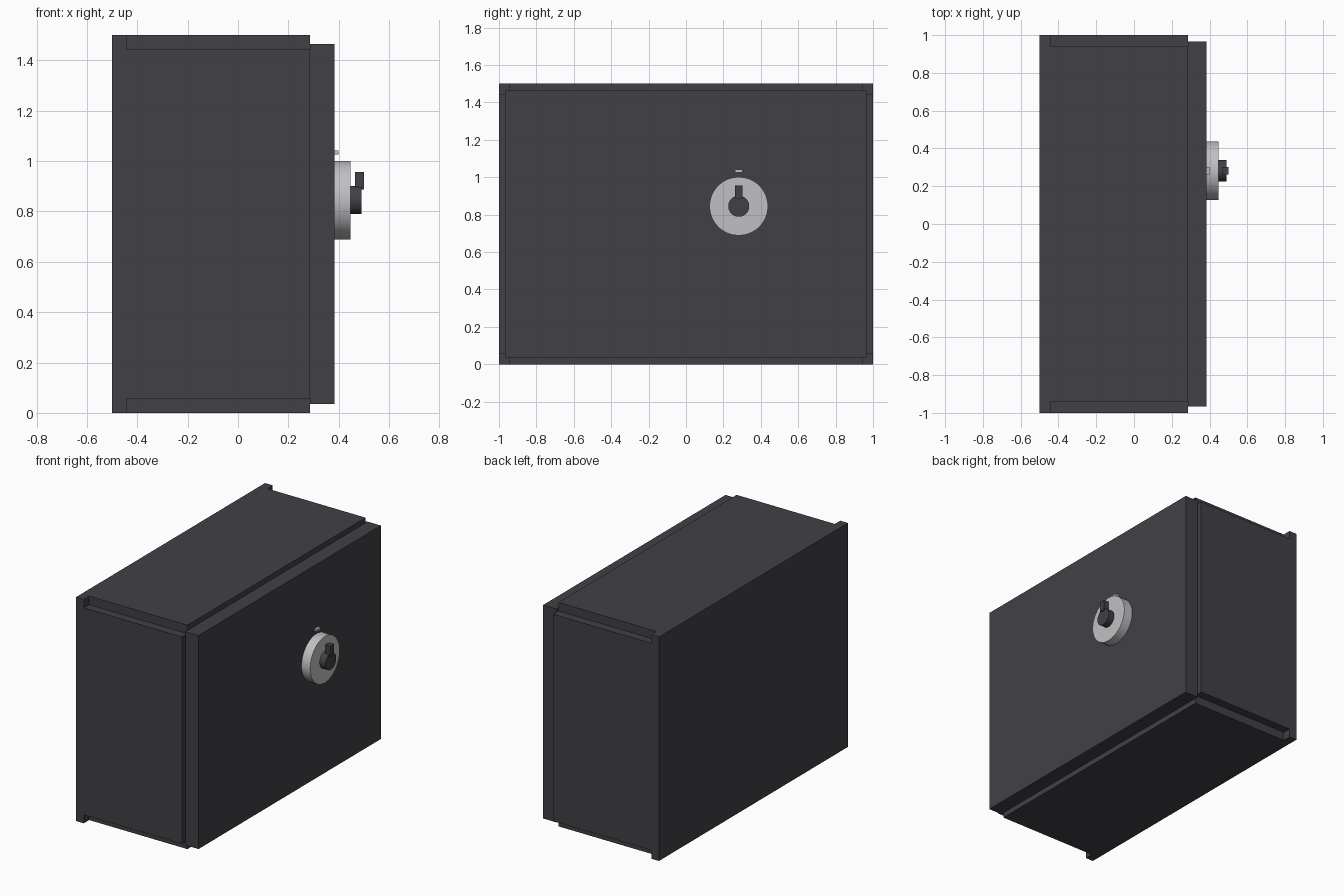
import bpy
import math

cube = bpy.data.objects.get("Cube")
if cube:
    bpy.data.objects.remove(cube, do_unlink=True)


def material(name, colour):
    m = bpy.data.materials.new(name)
    m.use_nodes = True
    m.diffuse_color = colour
    m.node_tree.nodes["Principled BSDF"].inputs["Base Color"].default_value = colour
    return m


DARK = material("charcoal", (0.053, 0.051, 0.06, 1))
LIGHT = material("light grey", (0.53, 0.53, 0.55, 1))


def box(name, x, y, z, mat):
    """Box spanning the given (min, max) ranges."""
    spans = (x, y, z)
    bpy.ops.mesh.primitive_cube_add(size=1, location=[(a + b) / 2 for a, b in spans])
    ob = bpy.context.object
    ob.name = name
    ob.scale = [b - a for a, b in spans]
    bpy.ops.object.transform_apply(location=False, rotation=False, scale=True)
    ob.data.materials.append(mat)
    return ob


def disc(name, x, y, z, radius, mat):
    """Cylinder lying along x, spanning the x range."""
    bpy.ops.mesh.primitive_cylinder_add(
        vertices=96, radius=radius, depth=x[1] - x[0],
        location=(sum(x) / 2, y, z), rotation=(0, math.pi / 2, 0))
    ob = bpy.context.object
    ob.name = name
    ob.data.materials.append(mat)
    bpy.ops.object.shade_smooth_by_angle(angle=math.radians(35))
    return ob


HALF, TOP = 1.0, 1.5      # half length and height of the safe
WALL = 0.057              # panel thickness
BACK, FRONT = -0.443, 0.285
DOOR = 0.383              # outer face of the door
LOCK_Y, LOCK_Z = 0.282, 0.845

# Back plate and the four wall panels, leaving notched long edges
box("back_plate", (-0.5, BACK), (-HALF, HALF), (0, TOP), DARK)
inner_y, inner_z = (-HALF + WALL, HALF - WALL), (WALL, TOP - WALL)
box("bottom_panel", (BACK, FRONT), inner_y, (0, WALL), DARK)
box("top_panel", (BACK, FRONT), inner_y, (TOP - WALL, TOP), DARK)
box("right_panel", (BACK, FRONT), (-HALF, -HALF + WALL), inner_z, DARK)
box("left_panel", (BACK, FRONT), (HALF - WALL, HALF), inner_z, DARK)

# Door
GAP = 0.035
box("door", (FRONT, DOOR), (-HALF + GAP, HALF - GAP), (GAP, TOP - GAP), DARK)

# Combination dial, its hub, pointer and the index mark above
disc("dial", (DOOR, 0.447), LOCK_Y, LOCK_Z, 0.156, LIGHT)
disc("dial_hub", (0.447, 0.491), LOCK_Y, LOCK_Z, 0.056, DARK)
side = (LOCK_Y - 0.02, LOCK_Y + 0.02)
box("dial_pointer", (0.465, 0.5), side, (0.887, 0.957), DARK)
box("index_mark", (DOOR, 0.4), side, (1.026, 1.042), LIGHT)
